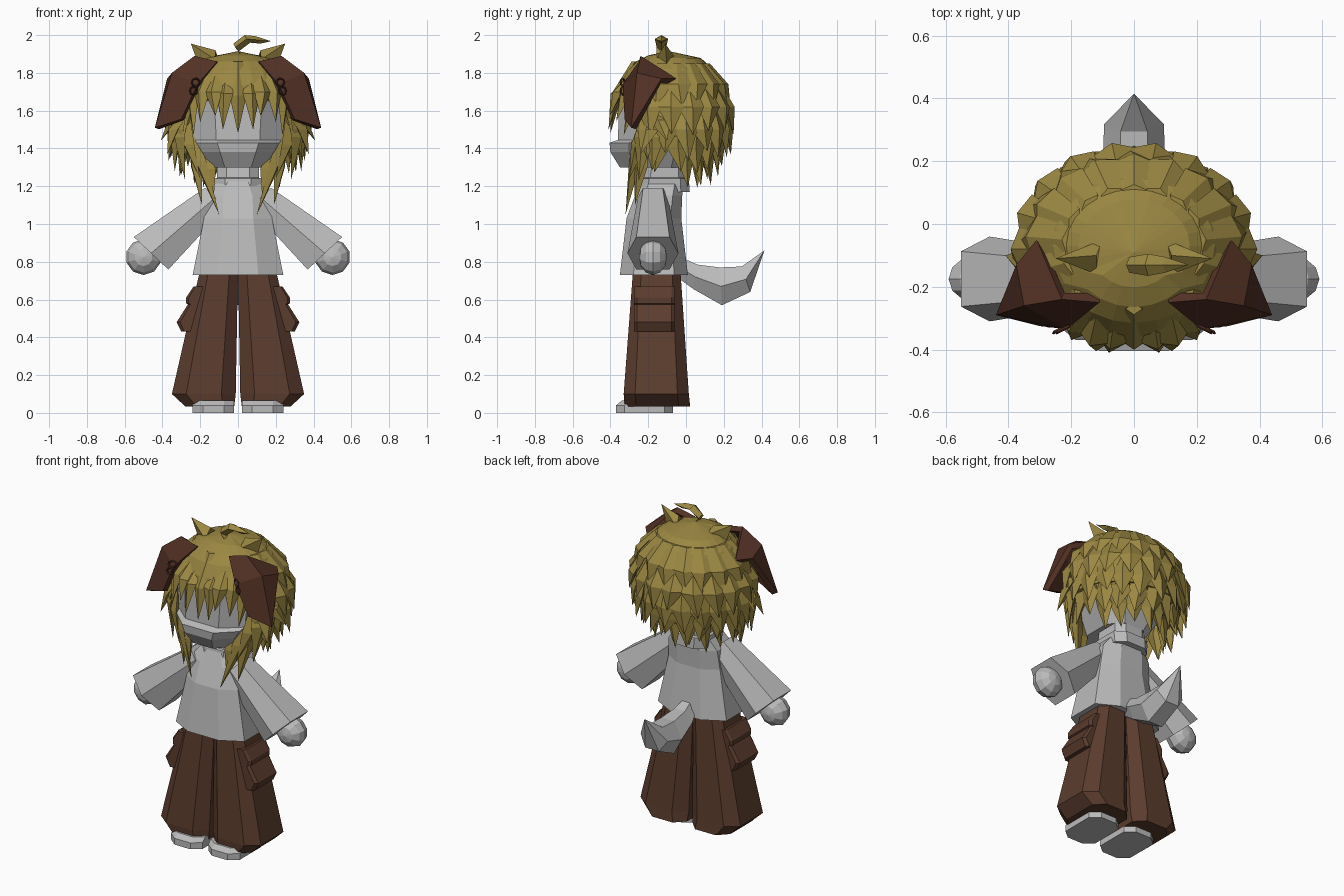
import bpy, bmesh, math, random
from mathutils import Vector as V

if "Cube" in bpy.data.objects:
    bpy.data.objects.remove(bpy.data.objects["Cube"])

random.seed(4)


def material(name, rgb):
    m = bpy.data.materials.new(name)
    m.diffuse_color = (*rgb, 1)
    m.use_nodes = True
    m.node_tree.nodes["Principled BSDF"].inputs["Base Color"].default_value = m.diffuse_color
    return m


GREY = material("pale grey", (0.50, 0.50, 0.50))
BROWN = material("trouser brown", (0.105, 0.045, 0.027))
EAR = material("ear brown", (0.085, 0.030, 0.018))
BLOND = material("dark blond", (0.33, 0.245, 0.055))


def finish(name, bm, mat, mirror=False):
    bmesh.ops.recalc_face_normals(bm, faces=bm.faces)
    me = bpy.data.meshes.new(name)
    bm.to_mesh(me)
    bm.free()
    me.materials.append(mat)
    ob = bpy.data.objects.new(name, me)
    bpy.context.collection.objects.link(ob)
    if mirror:
        mod = ob.modifiers.new("mirror", 'MIRROR')
        mod.use_mirror_merge = False
    return ob


def add_loft(bm, rings):
    """Skin a list of rings; a one-point ring makes a tip."""
    rows = [[bm.verts.new(p) for p in r] for r in rings]
    for a, b in zip(rows, rows[1:]):
        n = max(len(a), len(b))
        for i in range(n):
            j = (i + 1) % n
            if len(a) == 1:
                bm.faces.new((a[0], b[i], b[j]))
            elif len(b) == 1:
                bm.faces.new((a[i], a[j], b[0]))
            else:
                bm.faces.new((a[i], a[j], b[j], b[i]))
    for r in (rows[0], rows[-1]):
        if len(r) > 2:
            bm.faces.new(r)


def loft(name, rings, mat, mirror=False):
    bm = bmesh.new()
    add_loft(bm, rings)
    return finish(name, bm, mat, mirror)


def oct_ring(z, x0, x1, y0, y1, cx=0.45, cy=0.35):
    """Chamfered rectangle at height z."""
    mx, my, rx, ry = (x0 + x1) / 2, (y0 + y1) / 2, (x1 - x0) / 2, (y1 - y0) / 2
    a, b = 1 - cx, 1 - cy
    pts = [(a, -1), (1, -b), (1, b), (a, 1), (-a, 1), (-1, b), (-1, -b), (-a, -1)]
    return [V((mx + rx * u, my + ry * v, z)) for u, v in pts]


# shoes and wide trouser legs
loft("shoe", [oct_ring(z, 0.02, 0.24, -0.37 + d, -0.07, 0.5, 0.3)
              for z, d in ((0, 0), (0.04, 0), (0.065, 0.03))], GREY, True)
loft("trouser_leg", [oct_ring(*r) for r in (
    (0.76, 0.0, 0.20, -0.28, -0.03), (0.10, 0.012, 0.35, -0.33, 0.015),
    (0.035, 0.02, 0.28, -0.325, 0.022))], BROWN, True)
loft("cargo_pocket", [oct_ring(z, 0.14, x, -0.275, -0.06, 0.2, 0.15) for z, x in (
    (0.67, 0.235), (0.61, 0.275), (0.58, 0.275), (0.575, 0.265),
    (0.48, 0.325), (0.43, 0.30))], BROWN, True)

# shirt, collar, neck
loft("shirt", [oct_ring(z, -h, h, a, b, 0.55, 0.4) for z, h, a, b in (
    (0.73, 0.24, -0.35, 0.01), (1.03, 0.18, -0.315, -0.025),
    (1.15, 0.17, -0.27, -0.02), (1.23, 0.11, -0.24, -0.01))], GREY)
loft("collar", [oct_ring(z, -h, h, a, b) for z, h, a, b in (
    (1.17, 0.12, -0.25, 0.02), (1.24, 0.125, -0.24, 0.015),
    (1.245, 0.11, -0.23, 0.0), (1.30, 0.11, -0.22, 0.0))], GREY)

# sleeves: hexagonal and flared, running down and outward
UP = V((0.73, 0, 0.69))
HEX = ((1, -0.65), (1, 0.65), (0, 1), (-1, 0.65), (-1, -0.65), (0, -1))


def sleeve_ring(x, z, h, w):
    return [V((x, -0.175 + w * v, z)) + UP * h * u for u, v in HEX]


loft("sleeve", [sleeve_ring(0.12, 1.14, 0.075, 0.08),
                sleeve_ring(0.46, 0.845, 0.125, 0.135)], GREY, True)
# round mitten hands
bm = bmesh.new()
bmesh.ops.create_uvsphere(bm, u_segments=10, v_segments=6, radius=1)
for v in bm.verts:
    x, y, z = v.co
    v.co = (0.50 + 0.095 * x, -0.175 + 0.075 * z, 0.825 + 0.095 * y)
finish("hand", bm, GREY, True)


# tail curling upward to a point
def tail_ring(top, bottom, w):
    t, b = V((0, *top)), V((0, *bottom))
    out = []
    for u, s in ((0, .45), (.5, 1), (1, .5), (1, -.5), (.5, -1), (0, -.45)):
        out.append(t.lerp(b, u) + V((w * s, 0, 0)))
    return out


loft("tail", [tail_ring((-0.04, 0.83), (-0.05, 0.72), 0.05),
              tail_ring((0.06, 0.785), (0.04, 0.655), 0.08),
              tail_ring((0.18, 0.77), (0.19, 0.57), 0.10),
              tail_ring((0.295, 0.775), (0.34, 0.64), 0.095),
              [V((0, 0.415, 0.86))]], GREY)

# head with a projecting muzzle ridge
loft("head", [oct_ring(z, -h, h, a, b, 0.5, 0.45) for z, h, a, b in (
    (1.30, 0.14, -0.35, 0.0), (1.38, 0.19, -0.40, 0.04), (1.43, 0.22, -0.405, 0.06),
    (1.445, 0.23, -0.36, 0.08), (1.65, 0.25, -0.355, 0.10),
    (1.80, 0.17, -0.24, 0.08))], GREY)

# ---- hair ----
CY = -0.07


def scalp(deg, z, s=1.0):
    """Point on the hair dome; 0 degrees is the back, 180 the front."""
    t = math.radians(deg)
    k = min(1, max(0, (z - 1.55) / 0.36))
    r = s * (1 - k ** 2.5) ** 0.4
    ry = 0.28 if math.cos(t) > 0 else 0.31
    return V((0.335 * r * math.sin(t), CY + ry * r * math.cos(t), z))


def add_lock(bm, root, mid, tip, w, t=0.03):
    """Diamond-section strand, wide in the middle, ending in a point."""
    rings = []
    for p, f in ((root, 0.6), (mid, 1.0)):
        out = V((p.x, p.y - CY, 0)).normalized()
        side = V((-out.y, out.x, 0))
        rings.append([p + side * w * f, p + out * t * f, p - side * w * f, p - out * t * f])
    add_lock_rings = rings + [[tip]]
    add_loft(bm, add_lock_rings)


# dome, cut higher over the face
bm = bmesh.new()
N = 24
rings = [[V((0, CY, 1.52))]]
for f in (0, 0.3, 0.6, 0.8, 0.93):
    ring = []
    for i in range(N):
        d = i * 360 / N
        low = 1.66 if 130 < d < 230 else 1.46
        ring.append(scalp(d, low + (1.91 - low) * f))
    rings.append(ring)
rings.append([V((0, CY - 0.02, 1.915))])
add_loft(bm, rings)
finish("hair_cap", bm, BLOND)

# overlapping tiers round the back and sides: count, span, root z, mid z, tip z, tip scale
bm = bmesh.new()
for n, span, zr, zm, zt, s, w in (
        (11, 105, 1.85, 1.74, 1.60, 1.10, 0.07), (12, 112, 1.74, 1.62, 1.47, 1.16, 0.07),
        (13, 115, 1.62, 1.50, 1.36, 1.10, 0.065), (11, 105, 1.52, 1.41, 1.28, 0.93, 0.06),
        (7, 70, 1.48, 1.36, 1.22, 0.72, 0.05)):
    for i in range(n):
        d = -span + 2 * span * i / (n - 1)
        j = random.uniform(-0.03, 0.03)
        add_lock(bm, scalp(d, zr, 0.95), scalp(d, zm, s * 0.94),
                 scalp(d + random.uniform(-5, 5), zt + j, s), w)
finish("hair_tiers", bm, BLOND)

# centre fringe strand and mirrored fringe
bm = bmesh.new()
add_lock(bm, V((0, -0.27, 1.86)), V((0, -0.37, 1.68)), V((0, -0.40, 1.48)), 0.045)
finish("centre_fringe", bm, BLOND)
bm = bmesh.new()
for xr, xm, ym, zm, xt, yt, zt, w in (
        (0.05, 0.07, -0.37, 1.69, 0.08, -0.41, 1.50, 0.045),
        (0.10, 0.13, -0.36, 1.70, 0.12, -0.405, 1.57, 0.05),
        (0.14, 0.19, -0.32, 1.70, 0.20, -0.37, 1.54, 0.05),
        (0.17, 0.24, -0.27, 1.68, 0.235, -0.33, 1.47, 0.05)):
    add_lock(bm, V((xr, -0.23, 1.84)), V((xm, ym, zm)), V((xt, yt, zt)), w)
finish("fringe", bm, BLOND, True)

# long strands beside the face and flicked side tufts
bm = bmesh.new()
for xm, ym, zm, xt, yt, zt, w in (
        (0.20, -0.27, 1.33, 0.10, -0.32, 1.05, 0.045), (0.15, -0.28, 1.29, 0.13, -0.30, 1.12, 0.04),
        (0.22, -0.24, 1.30, 0.19, -0.27, 1.10, 0.045), (0.26, -0.25, 1.42, 0.20, -0.30, 1.24, 0.05),
        (0.31, -0.22, 1.46, 0.28, -0.25, 1.23, 0.06), (0.33, -0.17, 1.46, 0.335, -0.18, 1.28, 0.06),
        (0.34, -0.20, 1.50, 0.375, -0.24, 1.37, 0.06), (0.34, -0.14, 1.55, 0.41, -0.10, 1.44, 0.06)):
    add_lock(bm, V((0.27, -0.20, 1.60)), V((xm, ym, zm)), V((xt, yt, zt)), w)
finish("side_strands", bm, BLOND, True)

# two small crown tufts and the curled top sprout
bm = bmesh.new()
add_loft(bm, [[V((0.10, -0.05, 1.87)), V((0.12, -0.10, 1.92)), V((0.12, -0.16, 1.87)),
               V((0.20, -0.10, 1.82))], [V((0.25, -0.11, 1.955))]])
finish("crown_tuft", bm, BLOND, True)
path = ((0.02, 1.89, 0.025), (-0.015, 1.935, 0.025), (0.045, 1.98, 0.035), (0.10, 1.975, 0.025))
sprout = [[V((x, -0.13 - w, z)), V((x - 0.01, -0.13, z + 0.02)), V((x, -0.13 + w, z)),
           V((x + 0.02, -0.13, z - 0.02))] for x, z, w in path]
loft("top_sprout", sprout + [[V((0.175, -0.13, 1.968))]], BLOND)

# folded ears
bm = bmesh.new()
A, B, C, D, E, F, G, H = [bm.verts.new(p) for p in (
    (0.11, -0.25, 1.86), (0.23, -0.24, 1.89), (0.31, -0.05, 1.77), (0.375, -0.13, 1.77),
    (0.44, -0.29, 1.51), (0.30, -0.325, 1.555), (0.215, -0.335, 1.74), (0.35, -0.26, 1.80))]
for f in ((A, B, H, G), (B, C, D, H), (H, D, E), (G, H, E, F)):
    bm.faces.new(f)
ear = finish("ear", bm, EAR)
s = ear.modifiers.new("thickness", 'SOLIDIFY')
s.thickness = 0.035
m = ear.modifiers.new("mirror", 'MIRROR')
m.use_mirror_merge = False

# small rings on the front edge of each ear
bm = bmesh.new()
for cx, cz in ((0.225, 1.75), (0.235, 1.705)):
    rings = []
    for i in range(8):
        a = i * math.pi / 4
        u = V((math.cos(a), -0.5 * math.cos(a), math.sin(a)))
        c = V((cx, -0.335, cz))
        rings.append([bm.verts.new(c + u * r + V((0, y, 0)))
                      for r, y in ((0.016, 0), (0.021, 0.006), (0.026, 0), (0.021, -0.006))])
    for i in range(8):
        p, q = rings[i], rings[(i + 1) % 8]
        for k in range(4):
            l = (k + 1) % 4
            bm.faces.new((p[k], p[l], q[l], q[k]))
finish("ear_ring", bm, EAR, True)
